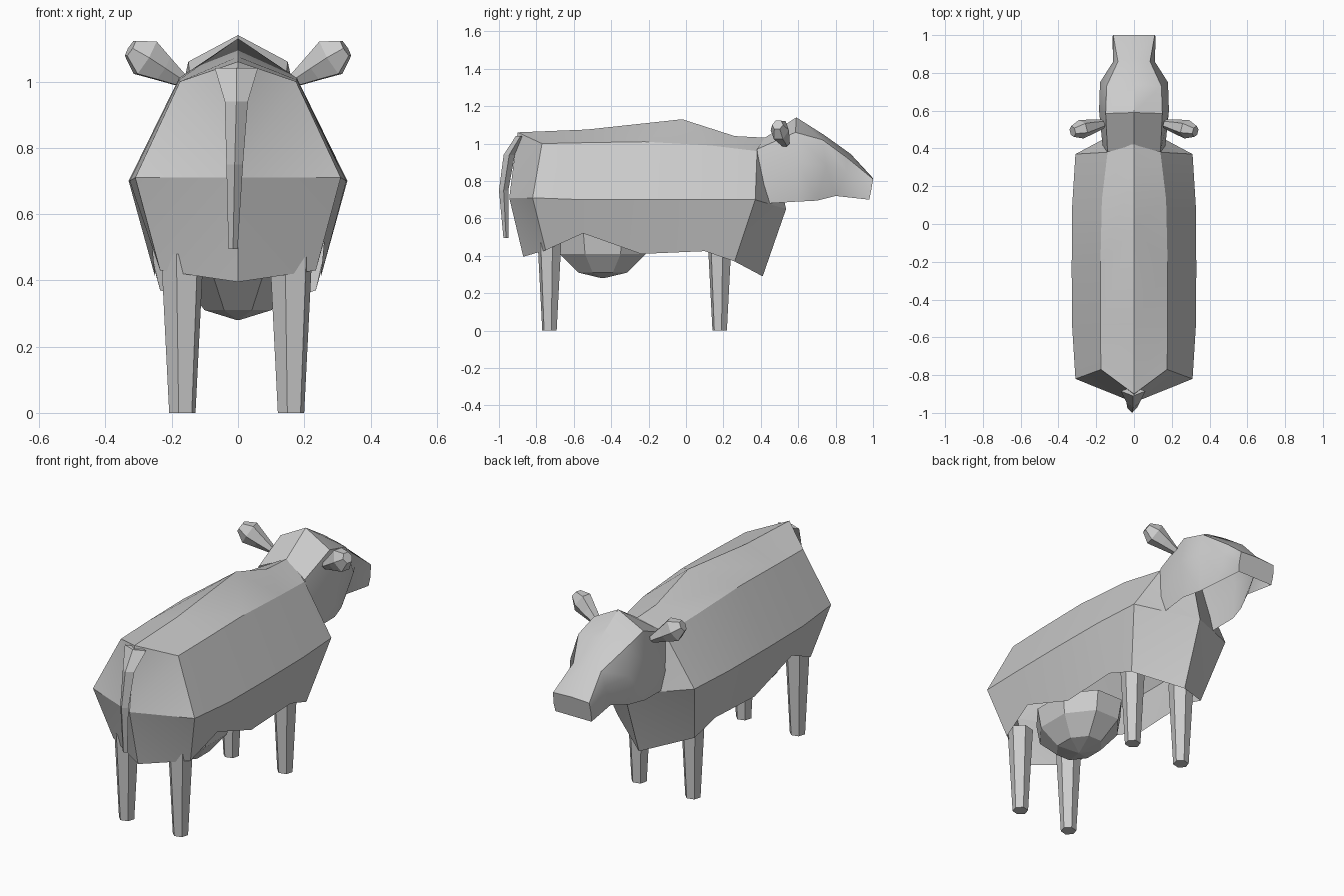
import bpy, bmesh, math
from mathutils import Vector

if "Cube" in bpy.data.objects:
    bpy.data.objects.remove(bpy.data.objects["Cube"])


def mirror(half):
    """Half profile starting on the centre line -> full open profile."""
    return [(-x, y, z) for x, y, z in half[:0:-1]] + list(half)


def loft(name, rings, closed=True, caps=(True, True), fans=(), smooth=0):
    """Skin rings of points; fans are (ring index, hub, extra point) end covers."""
    bm = bmesh.new()
    vs = [[bm.verts.new(p) for p in r] for r in rings]
    n = len(rings[0])
    for a, b in zip(vs, vs[1:]):
        for i in range(n if closed else n - 1):
            j = (i + 1) % n
            bm.faces.new((a[i], a[j], b[j], b[i]))
    if caps[0]:
        bm.faces.new(vs[0][::-1])
    if caps[1]:
        bm.faces.new(vs[-1])
    for k, hub, extra in fans:
        h, loop = bm.verts.new(hub), vs[k] + [bm.verts.new(extra)]
        for i in range(len(loop)):
            bm.faces.new((h, loop[i - 1], loop[i]))
    bmesh.ops.recalc_face_normals(bm, faces=bm.faces)
    me = bpy.data.meshes.new(name)
    bm.to_mesh(me)
    bm.free()
    ob = bpy.data.objects.new(name, me)
    bpy.context.collection.objects.link(ob)
    if smooth:
        bpy.ops.object.select_all(action='DESELECT')
        ob.select_set(True)
        bpy.context.view_layer.objects.active = ob
        bpy.ops.object.shade_smooth_by_angle(angle=math.radians(smooth))
    return ob


def circle(cx, cy, z, rx, ry, n, turn=0.0):
    return [(cx + rx * math.cos(turn + math.tau * i / n),
             cy + ry * math.sin(turn + math.tau * i / n), z) for i in range(n)]


# Body shell: spine, upper edge, flank, lower edge; open underneath
body = [
    [(0, -.90, 1.06), (.175, -.77, 1.0), (.31, -.82, .71), (.235, -.75, .43)],
    [(0, -.53, 1.075), (.178, -.53, 1.005), (.327, -.55, .70), (.26, -.55, .52)],
    [(0, -.02, 1.13), (.178, -.22, 1.01), (.33, -.24, .70), (.25, -.24, .41)],
    [(0, .26, 1.04), (.17, .13, .99), (.327, .10, .70), (.25, .10, .425)],
    [(0, .45, 1.03), (.14, .38, .96), (.31, .37, .70), (.235, .26, .37)],
]
loft("body", [mirror(h) for h in body], closed=False, caps=(False, False),
     fans=[(0, (0, -.945, .71), (0, -.87, .395)),
           (-1, (0, .535, .65), (0, .41, .29))], smooth=30)

# Head shell: open at the neck and under the jaw, flat muzzle
head = [
    [(0, .42, 1.03), (.14, .38, .97), (.165, .40, .77), (.16, .44, .68)],
    [(0, .59, 1.14), (.15, .585, 1.06), (.185, .60, .90), (.17, .60, .69)],
    [(0, .74, 1.045), (.145, .73, 1.02), (.18, .75, .88), (.14, .70, .695)],
    [(0, .88, .945), (.085, .86, .925), (.11, .86, .85), (.10, .80, .72)],
    [(0, 1.0, .815), (.11, 1.0, .81), (.115, .99, .75), (.11, .98, .70)],
]
loft("head", [mirror(h) for h in head], closed=False,
     caps=(False, True), smooth=35)

# Ears: hexagonal leaf shapes
base, tip = Vector((.165, .53, 1.0)), Vector((.325, .49, 1.10))
axis = (tip - base).normalized()
u = axis.cross(Vector((0, 0, 1))).normalized()
v = u.cross(axis)
for s, side in ((1, "right"), (-1, "left")):
    rings = []
    for t, a, b in ((0, .025, .02), (.4, .04, .045), (.72, .05, .066), (1, .03, .03)):
        c = base.lerp(tip, t)
        ring = [c + u * a * math.cos(math.tau * i / 6) + v * b * math.sin(math.tau * i / 6)
                for i in range(6)]
        rings.append([(s * p.x, p.y, p.z) for p in ring])
    loft(side + "_ear", rings)

# Legs: tapered six-sided columns
for y, end in ((-.73, "hind"), (.18, "fore")):
    for x, side in ((-.168, "left"), (.16, "right")):
        loft(f"{side}_{end}_leg",
             [circle(x, y, 0, .041, .04, 6, .25),
              circle(x, y, .48, .066, .066, 6, .25)])

# Udder
loft("udder", [circle(0, -.445, z, .21 * r, .27 * r, 8, math.pi / 8)
               for z, r in ((.28, .02), (.31, .52), (.41, .92), (.52, 1.0))])

# Tail: tapering strip hanging behind the rump
tail = []
for x, y, z, w, d in ((-.005, -.885, 1.04, .065, .025), (-.005, -.945, .94, .035, .03),
                      (-.01, -.975, .75, .025, .025), (-.015, -.962, .495, .014, .014)):
    tail.append([(x - w, y, z), (x, y - d, z), (x + w, y, z), (x, y + d, z)])
loft("tail", tail)
